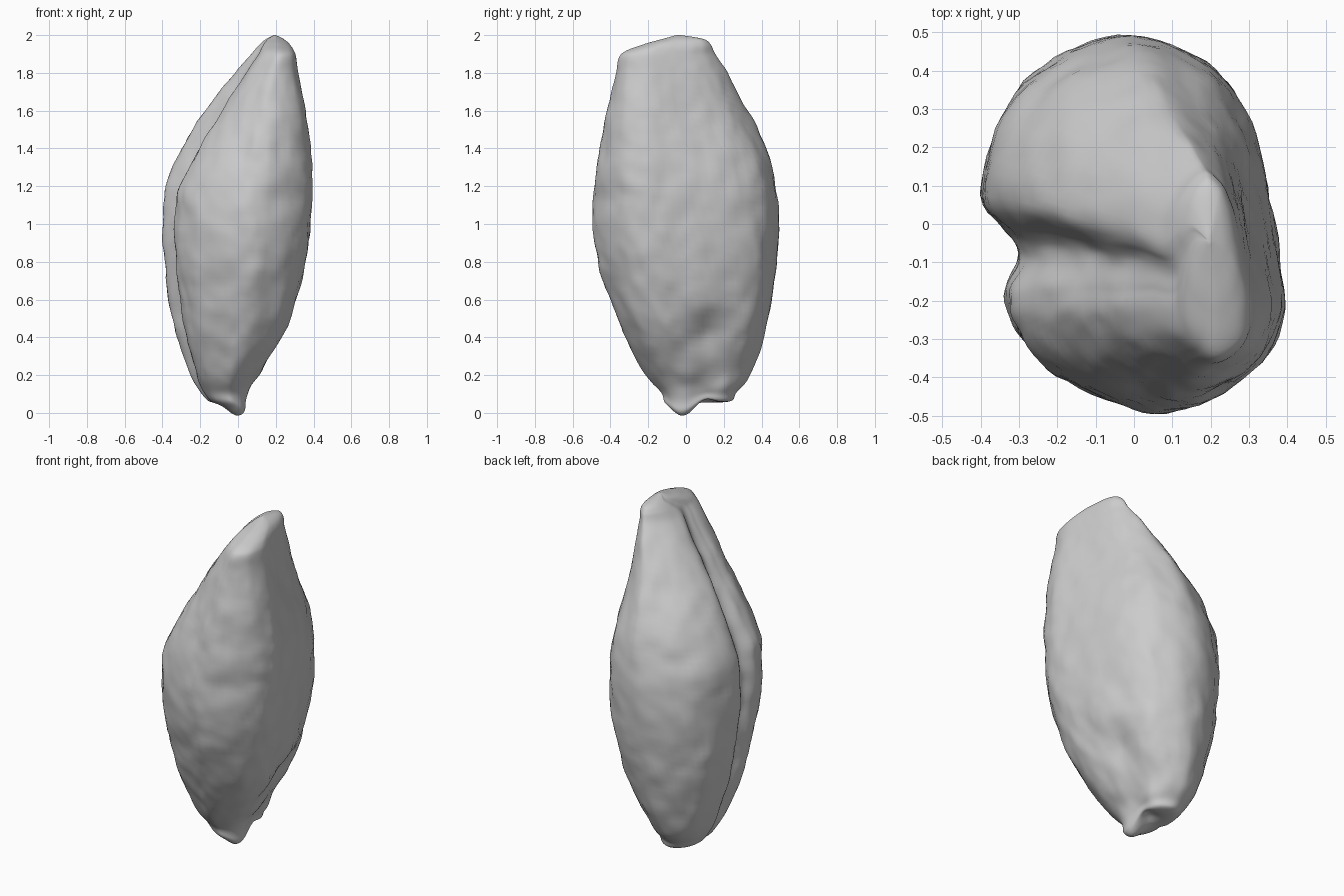
import bpy, bmesh, math
from mathutils import Vector, noise

cube = bpy.data.objects.get("Cube")
if cube:
    bpy.data.objects.remove(cube, do_unlink=True)

# Heights with the extent of the grain there: z, x min, x max, y min, y max, crease depth, crease width
STATIONS = [
    (.055, -.08, -.05, .02, .06, 0, .2), (.06, -.15, .03, -.1, .23, 0, .2),
    (.11, -.2, .045, -.13, .27, .02, .15), (.2, -.25, .1, -.21, .34, .05, .15),
    (.4, -.32, .235, -.32, .41, .08, .15), (.6, -.365, .31, -.4, .455, .08, .15),
    (.8, -.39, .36, -.46, .485, .08, .15), (1, -.4, .385, -.49, .49, .08, .15),
    (1.2, -.385, .39, -.475, .475, .12, .18), (1.4, -.31, .36, -.435, .425, .18, .22),
    (1.6, -.19, .325, -.385, .325, .22, .26), (1.8, -.03, .3, -.345, .22, .22, .28),
    (1.9, .06, .29, -.32, .155, .18, .3), (1.95, .11, .27, -.22, .13, .1, .3),
    (1.98, .15, .24, -.12, .09, 0, .3), (2, .19, .2, -.05, -.03, 0, .3),
]

# Cross-section in unit coordinates, starting next to the crease
SECTION = [(-.86, -.06), (-1, .15), (-.87, .58), (-.5, .88), (0, 1), (.5, .86),
           (.75, .6), (.9, .2), (.98, -.2), (.98, -.5), (.78, -.78), (.35, -.99),
           (0, -.98), (-.5, -.81), (-.76, -.58), (-.84, -.38), (-.82, -.2)]


def spline(points, i, t):
    """Smooth curve through points, between point i and i + 1."""
    a, b, c, d = points[i - 1], points[i], points[i + 1], points[i + 2]
    return [.5 * (2 * q + (r - p) * t + (2 * p - 5 * q + 4 * r - s) * t * t
                  + (3 * q - p - 3 * r + s) * t ** 3)
            for p, q, r, s in zip(a, b, c, d)]


def sample(points, steps):
    return [spline(points, i, k / steps)
            for i in range(1, len(points) - 2) for k in range(steps)]


def bump(point, centre, radius):
    return math.exp(-((point - Vector(centre)).length / radius) ** 2)


def shape_section(u, v, upper, depth, width):
    """Cut the crease, and towards the tip round the back and lower the front lobe."""
    if v > 0:
        trim = 1 - .16 * upper * abs(u * v)
        u, v = u * trim, v * trim
    elif u > 0:
        grow = 1 + .3 * upper * abs(u * v)
        u, v = u * grow, v * grow
    if u < 0:
        u += depth * math.exp(-((v + .15) / width) ** 2)
        u -= .26 * upper * u * max(0, min(1, -v * 2.5))
    return u, v


def sculpt(p):
    """Germ hollow, base nubs and fine wrinkles."""
    p = p.copy()
    p.x -= .05 * bump(p, (.22, .1, .42), .11)
    p.x += .025 * bump(p, (.3, .08, .58), .11)
    p.x += .015 * bump(p, (.1, .02, .22), .07)
    p.z -= .07 * bump(p, (0, -.02, .06), .075)
    p.z += .03 * bump(p, (-.02, .1, .06), .05)
    p.x += .03 * bump(p, (.03, .2, .12), .07)
    rough = .01 * min(1, p.z * 3, (2 - p.z) * 3)
    grain = noise.noise(Vector((p.x * 9, p.y * 9, p.z * 6)))
    ripple = noise.noise(Vector((p.x * 20, p.y * 20, p.z * 14)))
    middle = Vector((.1 * p.z - .05, 0, p.z))
    return p + (p - middle).normalized() * rough * (grain + .6 * ripple)


# Grain body lofted through the stations
closed = [SECTION[-1]] + SECTION + SECTION[:2]
outline = sample(closed, 6)
levels = sample([STATIONS[0]] + STATIONS + [STATIONS[-1]], 7) + [STATIONS[-1]]
bm = bmesh.new()
rings = []
for z, x0, x1, y0, y1, depth, width in levels:
    upper = max(0, min(1, (z - 1.15) / .45, (2 - z) / .1))
    ring = []
    for point in outline:
        u, v = shape_section(*point, upper, depth, width)
        p = Vector(((x0 + x1) / 2 + u * (x1 - x0) / 2,
                    (y0 + y1) / 2 + v * (y1 - y0) / 2, z))
        ring.append(bm.verts.new(sculpt(p)))
    rings.append(ring)
count = len(outline)
for low, high in zip(rings, rings[1:]):
    for i in range(count):
        j = (i + 1) % count
        bm.faces.new((low[i], low[j], high[j], high[i]))
bm.faces.new(rings[0])
bm.faces.new(rings[-1])
bmesh.ops.recalc_face_normals(bm, faces=bm.faces)
for face in bm.faces:
    face.smooth = True
mesh = bpy.data.meshes.new("grain_body")
bm.to_mesh(mesh)
bm.free()
body = bpy.data.objects.new("grain_body", mesh)
bpy.context.collection.objects.link(body)

# Plain grey surface
grey = bpy.data.materials.new("plain_grey")
grey.use_nodes = True
colour = (.6, .6, .6, 1)
grey.diffuse_color = colour
grey.node_tree.nodes["Principled BSDF"].inputs["Base Color"].default_value = colour
mesh.materials.append(grey)
